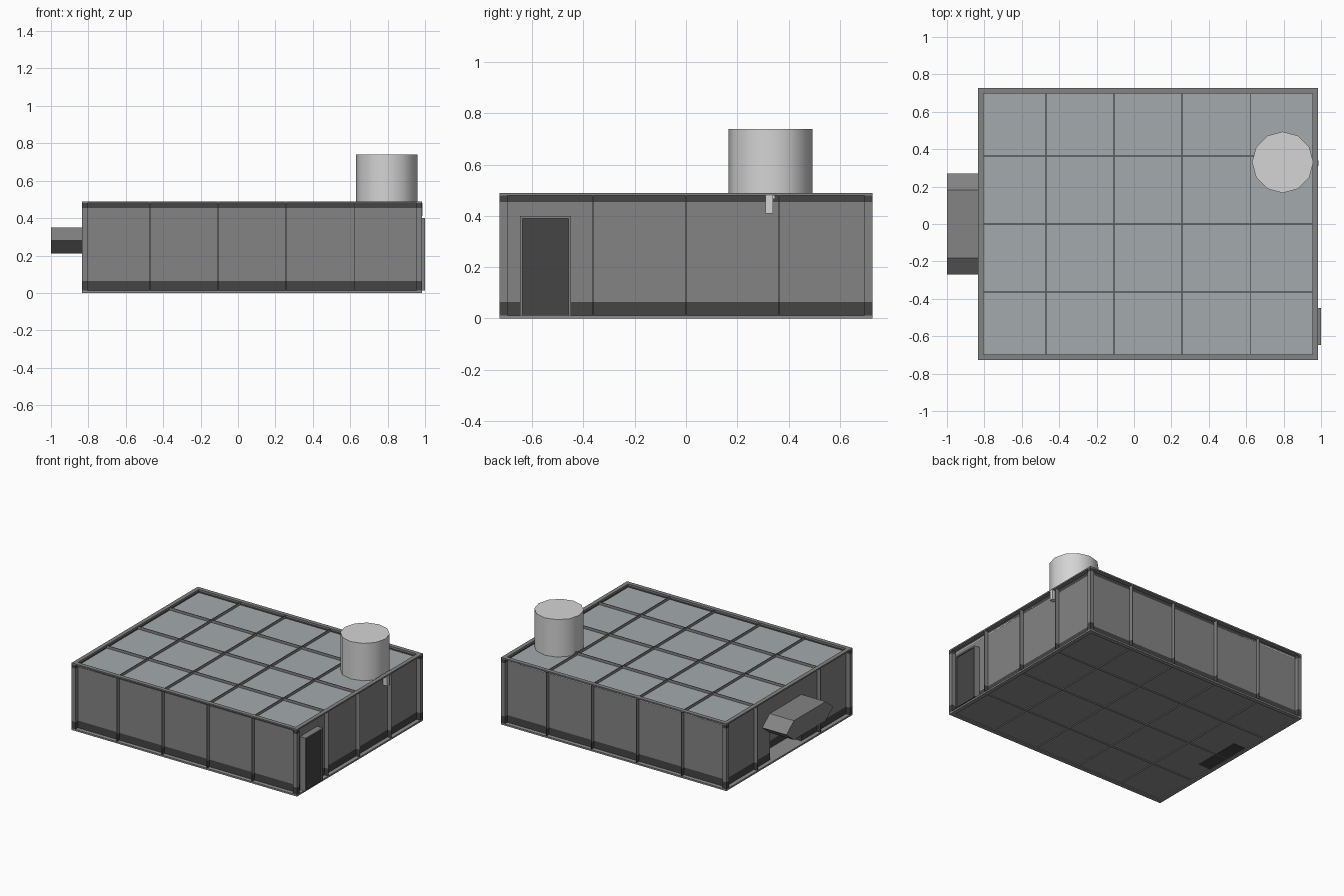
import bpy, bmesh, math

if "Cube" in bpy.data.objects:
    bpy.data.objects.remove(bpy.data.objects["Cube"])

def mat(name, r, g, b):
    m = bpy.data.materials.new(name)
    m.diffuse_color = (r, g, b, 1)
    m.use_nodes = True
    m.node_tree.nodes["Principled BSDF"].inputs["Base Color"].default_value = m.diffuse_color
    return m

WALL = mat("wall_grey", 0.23, 0.23, 0.23)
DARK = mat("dark_trim", 0.06, 0.06, 0.06)
ROOF = mat("roof_blue_grey", 0.37, 0.40, 0.415)
LIGHT = mat("pale_metal", 0.66, 0.66, 0.66)
SLAB = mat("slab_grey", 0.27, 0.27, 0.275)

X0, X1, Y0, Y1 = -0.835, 0.985, -0.727, 0.727   # outer footprint
D = 0.03                                         # depth of the frame
TOP, ROOF_Z, FLOOR_Z = 0.49, 0.467, 0.012

def finish(name, bm, m):
    bmesh.ops.recalc_face_normals(bm, faces=bm.faces)
    me = bpy.data.meshes.new(name)
    bm.to_mesh(me)
    bm.free()
    me.materials.append(m)
    ob = bpy.data.objects.new(name, me)
    bpy.context.collection.objects.link(ob)
    return ob

def boxes(name, m, *spans):
    """One object from several boxes given as (x0, x1, y0, y1, z0, z1)."""
    bm = bmesh.new()
    for a, b, c, d, e, f in spans:
        vs = bmesh.ops.create_cube(bm, size=1)["verts"]
        for v in vs:
            v.co = ((a + b) / 2 + v.co.x * (b - a),
                    (c + d) / 2 + v.co.y * (d - c),
                    (e + f) / 2 + v.co.z * (f - e))
    return finish(name, bm, m)

def sides(name, m, pts, z0, z1):
    """Upright wall faces along a closed plan outline."""
    bm = bmesh.new()
    lo = [bm.verts.new((x, y, z0)) for x, y in pts]
    hi = [bm.verts.new((x, y, z1)) for x, y in pts]
    for i in range(len(pts)):
        j = (i + 1) % len(pts)
        bm.faces.new((lo[i], lo[j], hi[j], hi[i]))
    return finish(name, bm, m)

def ring(z0, z1):
    return [(X0, X1, Y0, Y0 + D, z0, z1), (X0, X1, Y1 - D, Y1, z0, z1),
            (X0, X0 + D, Y0 + D, Y1 - D, z0, z1), (X1 - D, X1, Y0 + D, Y1 - D, z0, z1)]

# recessed wall panels, with an opening under the duct on the left side
a, b, c, d = X0 + D, X1 - D, Y0 + D, Y1 - D
rect = [(a, c), (b, c), (b, d), (a, d)]
notched = rect + [(a, 0.18), (-0.7, 0.18), (-0.7, -0.18), (a, -0.18)]
sides("plinth", DARK, notched, FLOOR_Z, 0.065)
sides("lower_walls", WALL, notched, 0.065, 0.22)
sides("upper_walls", WALL, rect, 0.22, 0.455)
sides("cornice", DARK, rect, 0.455, 0.48)

# roof deck, raised rim, floor slab with lower frame
boxes("roof_deck", ROOF, (a, b, c, d, ROOF_Z - 0.01, ROOF_Z))
boxes("roof_rim", WALL, *ring(0.48, TOP))
boxes("floor_slab", SLAB, (X0, X1, Y0, Y1, 0.007, FLOOR_Z))
boxes("floor_frame", SLAB, *[(p, q, r, s, 0, 0.007) for p, q, r, s, _, _ in ring(0, 1)])
boxes("floor_patch", DARK, (a, -0.71, -0.18, 0.18, 0.004, 0.007))

# thin ribs on the 5 x 4 panel grid
T = 0.002
xs = [X0 + (X1 - X0) * i / 5 for i in range(1, 5)]
ys = [Y0 + (Y1 - Y0) * i / 4 for i in range(1, 4)]
wall_ribs = [(x - T, x + T, y, y + D) for x in xs for y in (Y0, Y1 - D)]
wall_ribs += [(X1 - D, X1, y - T, y + T) for y in ys]
wall_ribs += [(X0, X0 + D, y - T, y + T) for y in ys if abs(y) > 0.1]
boxes("wall_ribs", WALL, *[r + (0.065, 0.48) for r in wall_ribs])
boxes("rib_feet", DARK, *[r + (FLOOR_Z, 0.065) for r in wall_ribs])
for name, m, z0, z1 in (("roof_ribs", WALL, ROOF_Z, 0.487), ("floor_ribs", SLAB, 0, 0.007)):
    boxes(name, m, *[(x - T, x + T, c, d, z0, z1) for x in xs],
          *[(a, b, y - T, y + T, z0, z1) for y in ys])

# corner posts with dark feet and caps
corners = [(x, x + D, y, y + D) for x in (X0, X1 - D) for y in (Y0, Y1 - D)]
boxes("corner_posts", WALL, *[q + (0.065, 0.455) for q in corners])
boxes("corner_feet", DARK, *[q + (FLOOR_Z, 0.065) for q in corners])
boxes("corner_caps", DARK, *[q + (0.455, 0.48) for q in corners])

# door with frame on the right side
boxes("door_frame", WALL, (b, 1.0, -0.648, -0.638, FLOOR_Z, 0.40),
      (b, 1.0, -0.458, -0.448, FLOOR_Z, 0.40), (b, 1.0, -0.638, -0.458, 0.39, 0.40))
boxes("door_panel", DARK, (b, 0.992, -0.638, -0.458, FLOOR_Z, 0.39))

# six-sided duct on the left side
bm = bmesh.new()
prof = [(-0.27, 0.28), (-0.183, 0.21), (0.183, 0.21),
        (0.27, 0.28), (0.183, 0.35), (-0.183, 0.35)]
cap = bm.faces.new([bm.verts.new((-1.0, y, z)) for y, z in prof])
ext = bmesh.ops.extrude_face_region(bm, geom=[cap], use_keep_orig=True)["geom"]
for v in ext:
    if isinstance(v, bmesh.types.BMVert):
        v.co.x = -0.7
finish("side_duct", bm, WALL)

# round roof tank and its outlet
bpy.ops.mesh.primitive_cylinder_add(vertices=12, radius=0.164, depth=0.74 - ROOF_Z,
                                    location=(0.795, 0.33, (0.74 + ROOF_Z) / 2))
tank = bpy.context.object
tank.name = "roof_tank"
tank.data.materials.append(LIGHT)
bpy.ops.object.shade_smooth_by_angle(angle=math.radians(40))
boxes("tank_outlet", LIGHT, (b, X1 + 0.001, 0.31, 0.34, 0.41, 0.48))
